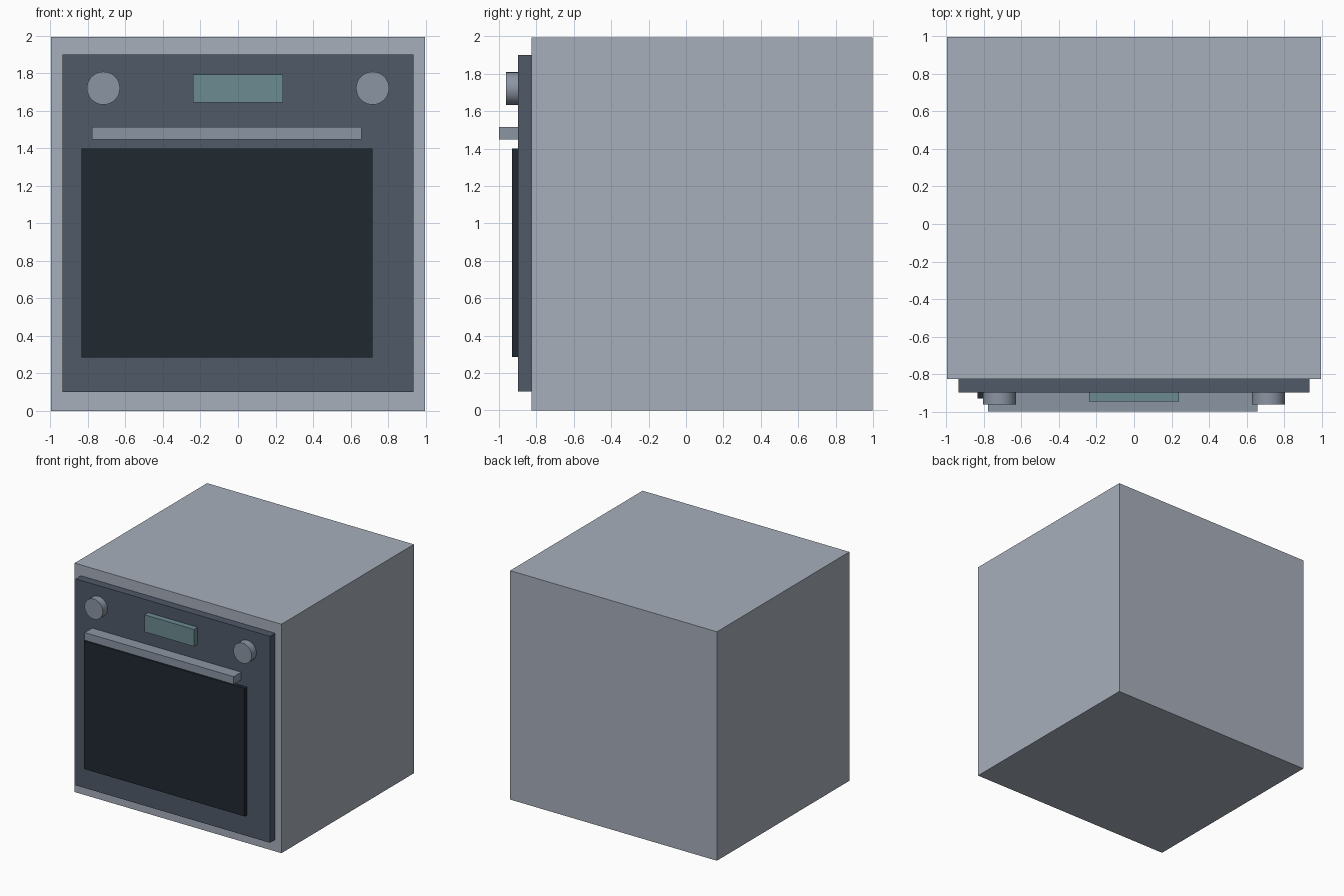
import bpy, math

if "Cube" in bpy.data.objects:
    bpy.data.objects.remove(bpy.data.objects["Cube"])


def material(name, rgb):
    m = bpy.data.materials.new(name)
    m.diffuse_color = (*rgb, 1)
    m.use_nodes = True
    m.node_tree.nodes["Principled BSDF"].inputs["Base Color"].default_value = m.diffuse_color
    return m


steel = material("steel", (0.39, 0.43, 0.50))
dark_enamel = material("dark_enamel", (0.08, 0.10, 0.14))
black_glass = material("black_glass", (0.014, 0.022, 0.03))
metal = material("metal", (0.26, 0.30, 0.37))
teal = material("teal", (0.15, 0.26, 0.29))


def box(name, x, y, z, mat):
    bpy.ops.mesh.primitive_cube_add(size=1, location=[sum(r) / 2 for r in (x, y, z)])
    ob = bpy.context.object
    ob.name = name
    ob.scale = [r[1] - r[0] for r in (x, y, z)]
    bpy.ops.object.transform_apply(location=False, rotation=False, scale=True)
    ob.data.materials.append(mat)
    return ob


def knob(name, x, z, y, mat, radius=0.088):
    bpy.ops.mesh.primitive_cylinder_add(
        vertices=32, radius=radius, depth=y[1] - y[0],
        location=(x, sum(y) / 2, z), rotation=(math.pi / 2, 0, 0))
    ob = bpy.context.object
    ob.name = name
    ob.data.materials.append(mat)
    bpy.ops.object.shade_smooth_by_angle(angle=math.radians(30))


FACE = -0.897  # front of the panel

# Cabinet and front panel
box("cabinet", (-0.996, 0.996), (-0.825, 0.997), (0, 1.994), steel)
box("front_panel", (-0.936, 0.936), (FACE, -0.825), (0.102, 1.90), dark_enamel)

# Door window and handle
box("door_window", (-0.835, 0.716), (-0.93, FACE), (0.285, 1.40), black_glass)
box("door_handle", (-0.777, 0.659), (-1.0, FACE), (1.447, 1.514), metal)

# Controls
box("display", (-0.239, 0.239), (-0.947, FACE), (1.644, 1.793), teal)
for side, x in (("left", -0.717), ("right", 0.717)):
    knob(f"{side}_knob", x, 1.72, (-0.962, FACE), metal)
